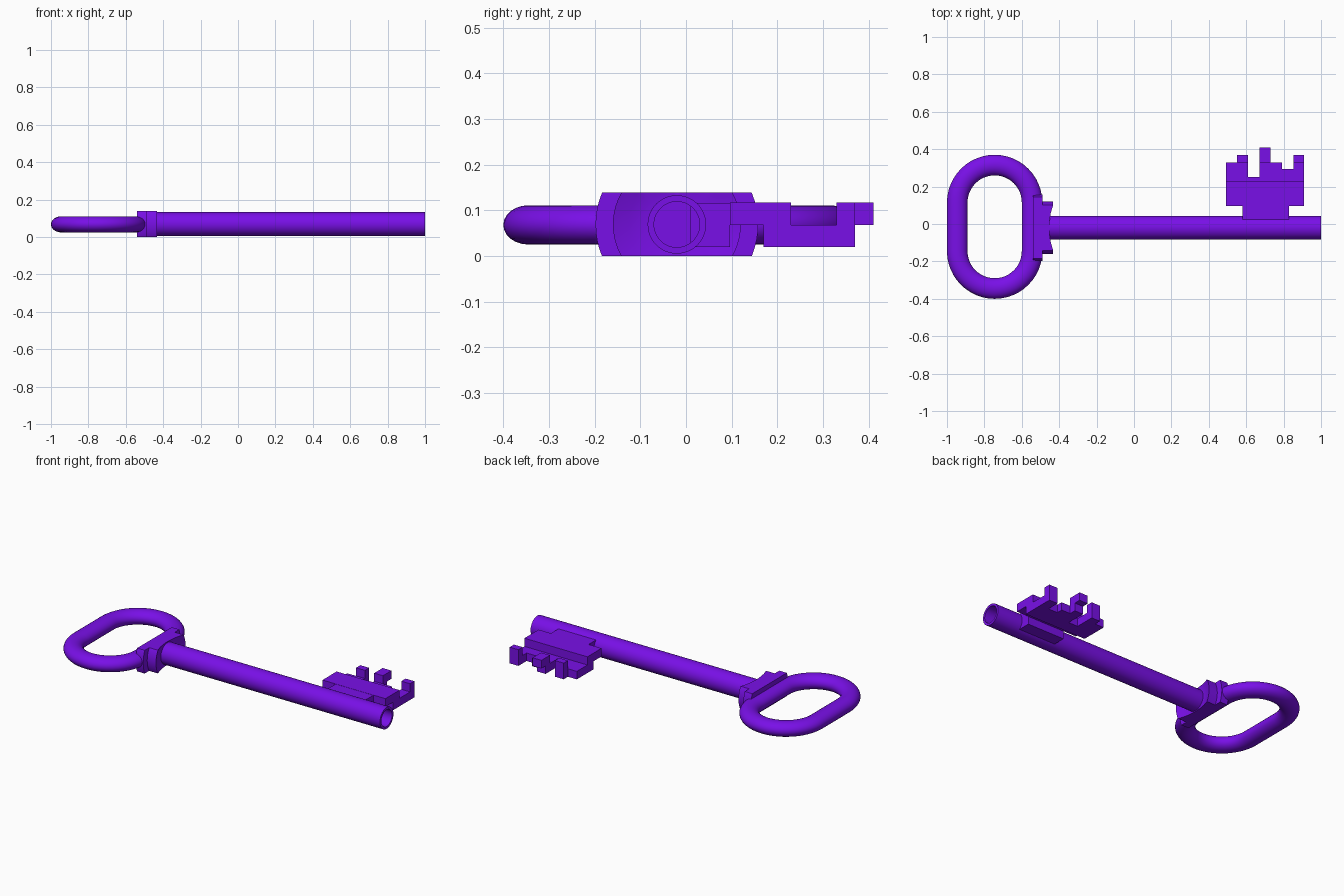
import bpy, bmesh, math
from mathutils import Vector

if "Cube" in bpy.data.objects:
    bpy.data.objects.remove(bpy.data.objects["Cube"])

mat = bpy.data.materials.new("purple")
mat.diffuse_color = (0.19, 0.005, 0.80, 1)
mat.use_nodes = True
mat.node_tree.nodes["Principled BSDF"].inputs["Base Color"].default_value = mat.diffuse_color
CY, CZ = -0.02, 0.069          # shaft axis


def finish(name, bm, smooth=True):
    bmesh.ops.remove_doubles(bm, verts=bm.verts, dist=1e-5)
    bmesh.ops.recalc_face_normals(bm, faces=bm.faces)
    me = bpy.data.meshes.new(name)
    bm.to_mesh(me)
    bm.free()
    ob = bpy.data.objects.new(name, me)
    bpy.context.collection.objects.link(ob)
    me.materials.append(mat)
    if smooth:
        bpy.ops.object.select_all(action='DESELECT')
        ob.select_set(True)
        bpy.context.view_layer.objects.active = ob
        bpy.ops.object.shade_smooth_by_angle(angle=math.radians(35))
    return ob


def lathe(profile, steps=48):
    """Turn an (x, radius) profile around the shaft axis."""
    bm = bmesh.new()
    vs = [bm.verts.new((x, CY + r, CZ)) for x, r in profile]
    es = [bm.edges.new(p) for p in zip(vs, vs[1:])]
    bmesh.ops.spin(bm, geom=vs + es, cent=(0, CY, CZ), axis=(1, 0, 0),
                   angle=math.tau, steps=steps)
    bmesh.ops.remove_doubles(bm, verts=bm.verts, dist=1e-5)
    return bm


def plate(name, outline, z0, z1):
    """Extrude a flat (x, y) outline from z0 to z1."""
    bm = bmesh.new()
    f = bm.faces.new([bm.verts.new((x, y, z0)) for x, y in outline])
    top = bmesh.ops.extrude_face_region(bm, geom=[f])["geom"]
    bmesh.ops.translate(bm, vec=(0, 0, z1 - z0),
                        verts=[v for v in top if isinstance(v, bmesh.types.BMVert)])
    bm.faces.new([v for v in f.verts]) if not f.is_valid else None
    return finish(name, bm, smooth=False)


def rect(x0, x1, y0, y1):
    return [(x0, y0), (x1, y0), (x1, y1), (x0, y1)]


# Bow: elliptical section swept round a stadium path
bm = bmesh.new()
rings, N, S = [], 24, 24
for half, yc in ((0, 0.115), (math.pi, -0.145)):
    for i in range(N + 1):
        a = half + math.pi * i / N
        c, s = math.cos(a), math.sin(a)
        ring = []
        for j in range(S):
            t = math.tau * j / S
            r = 0.2 + 0.055 * math.cos(t)
            ring.append(bm.verts.new((-0.745 + r * c, yc + r * s,
                                      0.068 + 0.043 * math.sin(t))))
        rings.append(ring)
for k, a in enumerate(rings):
    b = rings[(k + 1) % len(rings)]
    for j in range(S):
        bm.faces.new((a[j], b[j], b[(j + 1) % S], a[(j + 1) % S]))
finish("bow", bm)

# Collar: two turned steps with a dished face, cut flat above and below
bm = lathe([(-0.54, 0), (-0.54, 0.178), (-0.49, 0.178), (-0.49, 0.14),
            (-0.432, 0.14), (-0.445, 0.105), (-0.453, 0.07), (-0.455, 0)], 64)
for z, n in ((0.0, -1), (0.139, 1)):
    cut = bmesh.ops.bisect_plane(bm, geom=bm.verts[:] + bm.edges[:] + bm.faces[:],
                                 plane_co=Vector((0, 0, z)), plane_no=Vector((0, 0, n)),
                                 clear_outer=True)
    edges = [e for e in cut["geom_cut"] if isinstance(e, bmesh.types.BMEdge)]
    bmesh.ops.holes_fill(bm, edges=edges, sides=0)
finish("collar", bm)

# Shaft with a drilled end
finish("shaft", lathe([(-0.48, 0), (-0.48, 0.064), (1, 0.064), (1, 0.05),
                       (0.45, 0.05), (0.45, 0)]))

# Bit: root, upper plate, stepped lower plate and raised tooth tips
plate("bit_root", rect(0.58, 0.83, 0.01, 0.096), 0.02, 0.116)
plate("bit_upper_plate", rect(0.493, 0.91, 0.096, 0.23), 0.068, 0.117)
plate("bit_lower_plate", [
    (0.493, 0.17), (0.91, 0.17), (0.91, 0.37), (0.852, 0.37), (0.852, 0.293),
    (0.79, 0.293), (0.79, 0.33), (0.73, 0.33), (0.73, 0.37), (0.672, 0.37),
    (0.672, 0.25), (0.61, 0.25), (0.61, 0.37), (0.552, 0.37), (0.552, 0.33),
    (0.493, 0.33)], 0.02, 0.068)
for i, (x, y) in enumerate(((0.552, 0.37), (0.672, 0.41), (0.852, 0.37))):
    plate(f"tooth_tip_{i + 1}", rect(x, x + 0.058, 0.33, y), 0.068, 0.117)
